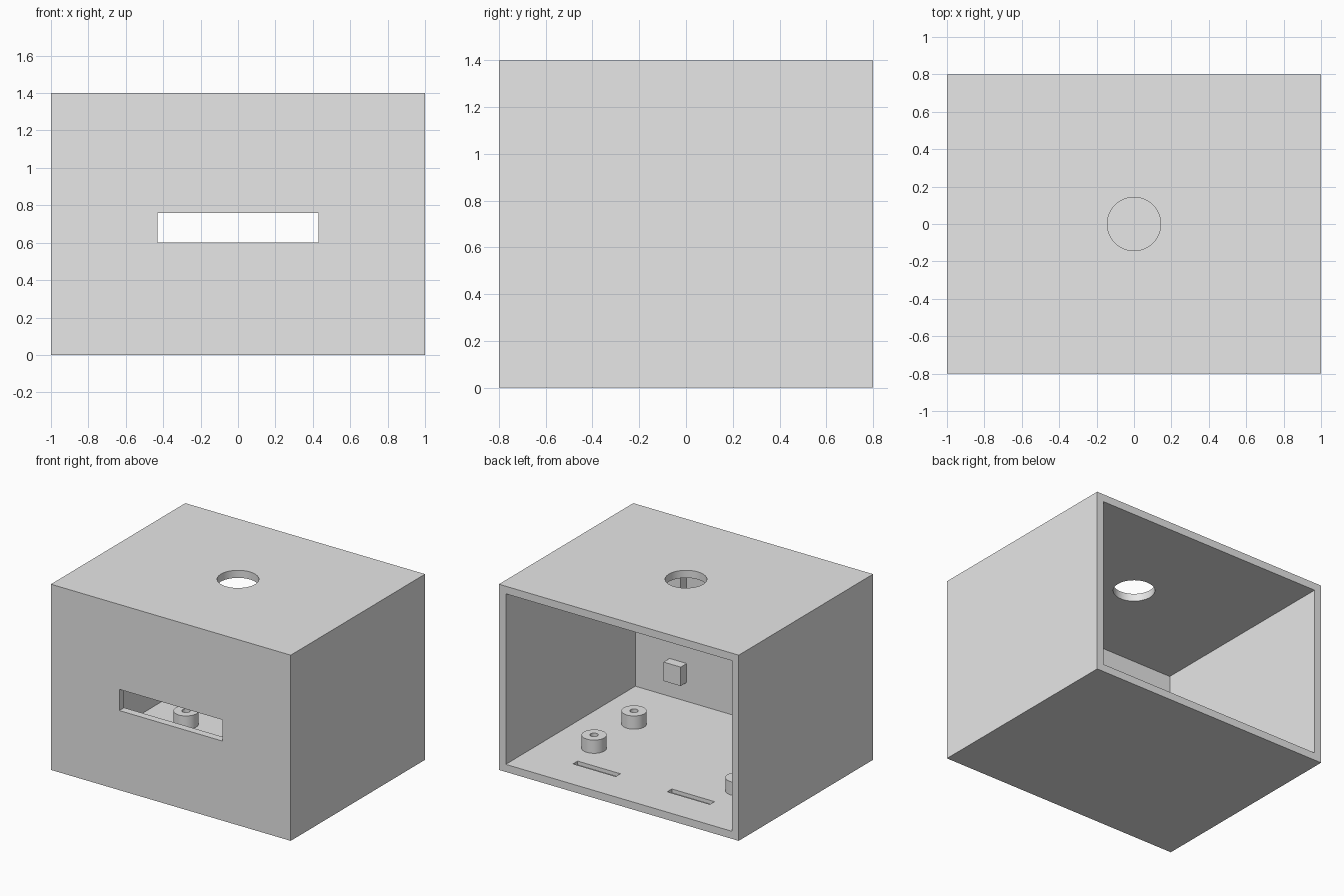
import bpy
import math

cube = bpy.data.objects.get("Cube")
if cube:
    bpy.data.objects.remove(cube, do_unlink=True)

U = 1 / 35            # one design unit
WIDTH, DEPTH, HEIGHT, WALL = 70 * U, 56 * U, 49 * U, 2 * U

grey = bpy.data.materials.new("light_grey")
grey.diffuse_color = (0.8, 0.8, 0.8, 1)
grey.use_nodes = True
grey.node_tree.nodes["Principled BSDF"].inputs["Base Color"].default_value = (0.8, 0.8, 0.8, 1)


def box(name, lo, hi):
    """Box between two opposite corners."""
    centre = [(a + b) / 2 for a, b in zip(lo, hi)]
    bpy.ops.mesh.primitive_cube_add(size=1, location=centre)
    ob = bpy.context.object
    ob.name = name
    ob.scale = [b - a for a, b in zip(lo, hi)]
    bpy.ops.object.transform_apply(location=True, rotation=False, scale=True)
    ob.data.materials.append(grey)
    return ob


def cylinder(name, x, y, z0, z1, radius):
    """Upright cylinder from z0 to z1."""
    bpy.ops.mesh.primitive_cylinder_add(vertices=64, radius=radius, depth=z1 - z0,
                                        location=(x, y, (z0 + z1) / 2))
    ob = bpy.context.object
    ob.name = name
    ob.data.materials.append(grey)
    return ob


def cut(target, cutter):
    """Subtract the cutter from the target and remove it."""
    cutter.hide_render = True
    mod = target.modifiers.new("cut", "BOOLEAN")
    mod.operation = "DIFFERENCE"
    mod.solver = "EXACT"
    mod.object = cutter
    bpy.ops.object.select_all(action="DESELECT")
    target.select_set(True)
    bpy.context.view_layer.objects.active = target
    bpy.ops.object.modifier_apply(modifier=mod.name)
    bpy.data.objects.remove(cutter, do_unlink=True)


def smooth(ob):
    bpy.ops.object.select_all(action="DESELECT")
    ob.select_set(True)
    bpy.context.view_layer.objects.active = ob
    bpy.ops.object.shade_smooth_by_angle(angle=math.radians(30))


# Housing, hollow and open at the back
hx, hy = WIDTH / 2, DEPTH / 2
housing = box("housing", (-hx, -hy, 0), (hx, hy, HEIGHT))
cut(housing, box("cavity", (WALL - hx, WALL - hy, WALL), (hx - WALL, hy + WALL, HEIGHT - WALL)))

# Front window and round hole in the top
cut(housing, box("window", (-0.43, -hy - WALL, 0.6), (0.43, 2 * WALL - hy, 0.76)))
cut(housing, cylinder("top_hole", 0, 0, HEIGHT - 2 * WALL, HEIGHT + WALL, 5 * U))

# Shallow slots in the floor near the opening
for side in (-1, 1):
    x0, x1 = sorted((side * 7.5 * U, side * 20 * U))
    cut(housing, box("floor_slot", (x0, 0.475, WALL / 2), (x1, 0.53, 2 * WALL)))
smooth(housing)

for side, label in ((-1, "right"), (1, "left")):
    # Hollow standoffs on the floor
    for y, end in ((-0.238, "front"), (0.238, "back")):
        x = side * 0.6
        post = cylinder(f"standoff_{end}_{label}", x, y, WALL, 0.157, 3 * U)
        cut(post, cylinder("screw_hole", x, y, WALL - U, 0.2, U))
        smooth(post)
    # Mounting blocks on the inside of the front wall
    x0, x1 = sorted((side * 18 * U, side * 23 * U))
    for z, level in ((7 * U, "lower"), (31 * U, "upper")):
        box(f"mounting_block_{level}_{label}", (x0, WALL - hy, z),
            (x1, WALL - hy + 2.5 * U, z + 5 * U))
